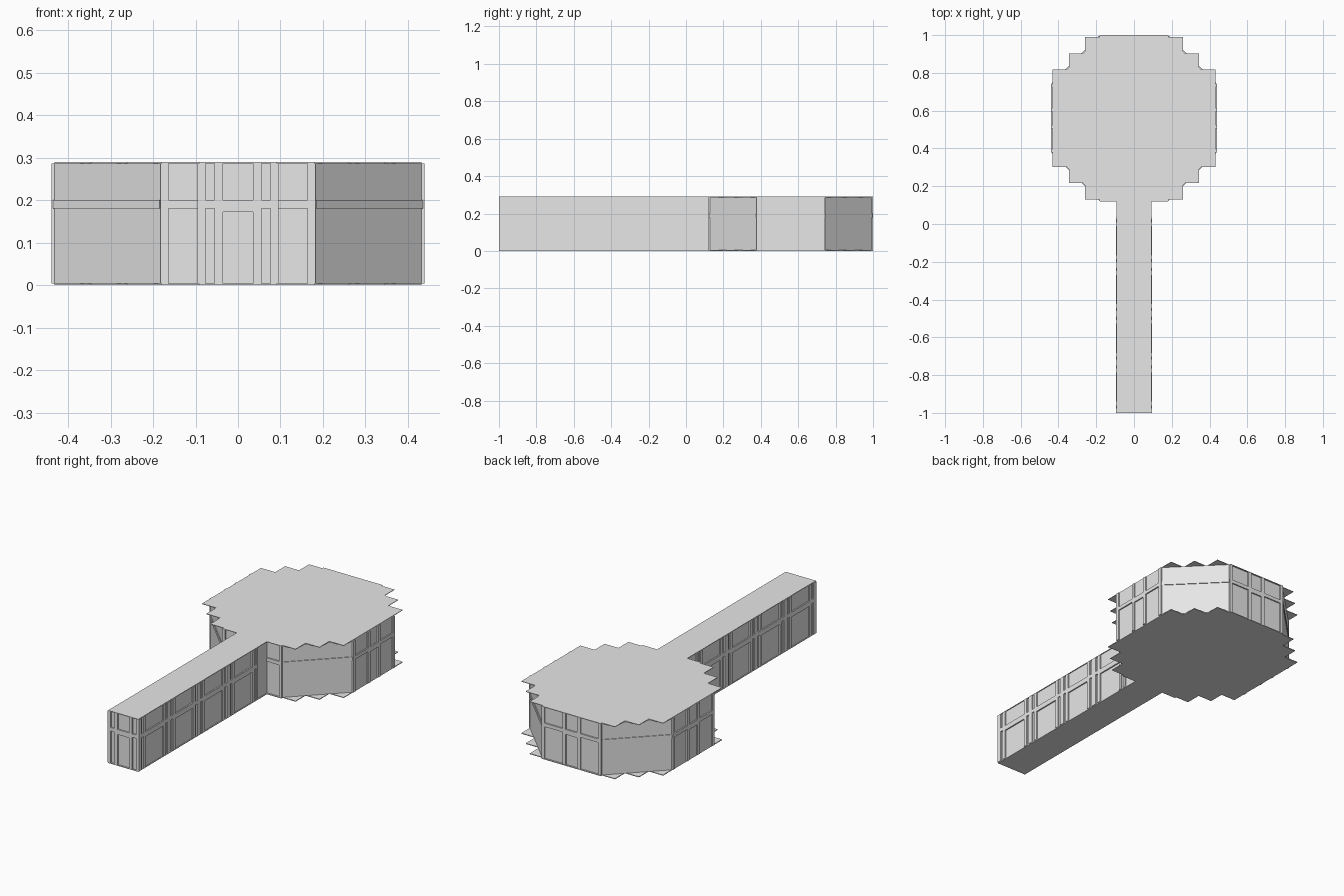
import bpy, bmesh
from math import radians
from mathutils import Matrix, Vector

if "Cube" in bpy.data.objects:
    bpy.data.objects.remove(bpy.data.objects["Cube"], do_unlink=True)

grey = bpy.data.materials.new("light grey")
grey.use_nodes = True
COLOUR = (0.8, 0.8, 0.8, 1)
grey.diffuse_color = COLOUR
grey.node_tree.nodes["Principled BSDF"].inputs["Base Color"].default_value = COLOUR

FLOOR, TOP, ROOF = 0.004, 0.287, 0.29   # heights of floor, wall head and roof
HALL_Y = 0.56                           # centre of the eight-sided hall
RELIEF = 0.007                          # how far posts stand off the panels


def finish(name, bm):
    bmesh.ops.recalc_face_normals(bm, faces=bm.faces)
    mesh = bpy.data.meshes.new(name)
    bm.to_mesh(mesh)
    bm.free()
    mesh.materials.append(grey)
    obj = bpy.data.objects.new(name, mesh)
    bpy.context.collection.objects.link(obj)
    return obj


def prism(name, outline, z0, z1, y=0.0):
    bm = bmesh.new()
    face = bm.faces.new([bm.verts.new((px, py + y, z0)) for px, py in outline])
    new = bmesh.ops.extrude_face_region(bm, geom=[face])["geom"]
    verts = [v for v in new if isinstance(v, bmesh.types.BMVert)]
    bmesh.ops.translate(bm, verts=verts, vec=(0, 0, z1 - z0))
    return finish(name, bm)


def rectangle(half, y0, y1):
    return [(half, y0), (half, y1), (-half, y1), (-half, y0)]


def four_way(quarter):
    """Mirror a quarter outline in x and y."""
    upper = quarter + [(-x, y) for x, y in reversed(quarter)]
    return upper + [(-x, -y) for x, y in upper]


def frame(name, centre, angle, distance, bars):
    """Raised bars (u0, u1, z0, z1) on a wall facing -y turned by angle."""
    bm = bmesh.new()
    turn = Matrix.Translation((*centre, 0)) @ Matrix.Rotation(radians(angle), 4, "Z")
    for u0, u1, z0, z1 in bars:
        place = Matrix.Translation(((u0 + u1) / 2, RELIEF / 2 - distance, (z0 + z1) / 2))
        size = Matrix.Diagonal((u1 - u0, RELIEF, z1 - z0, 1))
        bmesh.ops.create_cube(bm, size=1, matrix=turn @ place @ size)
    return finish(name, bm)


def bay(half, door, edge):
    """Door posts, edge posts, rail and lintel of one wall bay."""
    bars = [(-half, half, 0.18, 0.2), (-door, door, 0.172, 0.18)]
    for a, b in ((door, door + 0.02), (half - edge, half)):
        bars += [(a, b, FLOOR, TOP), (-b, -a, FLOOR, TOP)]
    return bars


# Solid walls
hall = four_way([(0.432, 0.183), (0.183, 0.432)])
prism("hall_walls", hall, FLOOR, TOP, HALL_Y)
prism("corridor_walls", rectangle(0.088, -0.993, 0.14), FLOOR, TOP)

# Stepped floor and roof of the hall, with straight strips over the corridor
steps = four_way([(0.432, 0.257), (0.345, 0.257), (0.345, 0.343), (0.26, 0.343),
                  (0.26, 0.43), (0.18, 0.43), (0.18, 0.44)])
strip = rectangle(0.092, -1.0, 0.125)
for part, z0, z1 in (("floor", 0, FLOOR), ("roof", TOP, ROOF)):
    prism("hall_" + part, steps, z0, z1, HALL_Y)
    prism("corridor_" + part, strip, z0, z1)

# Hall wall framing: straight sides have posts, diagonals only a rail
for i, side in enumerate(("front", "left", "back", "right")):
    frame(side + "_hall_frame", (0, HALL_Y), 90 * i, 0.439, bay(0.182, 0.035, 0.018))
    frame(side + "_diagonal_rail", (0, HALL_Y), 90 * i + 45, 0.439,
          [(-0.178, 0.178, 0.18, 0.2)])

# Corridor framing: one end bay and four bays along each side
frame("corridor_end_frame", (0, 0), 0, 1.0, bay(0.095, 0.035, 0.018))
for i in range(4):
    y = -0.8625 + 0.258 * i
    for side, angle in (("left", 90), ("right", -90)):
        frame(f"corridor_{side}_frame_{i + 1}", (0, y), angle, 0.095,
              bay(0.129, 0.0775, 0.015))
